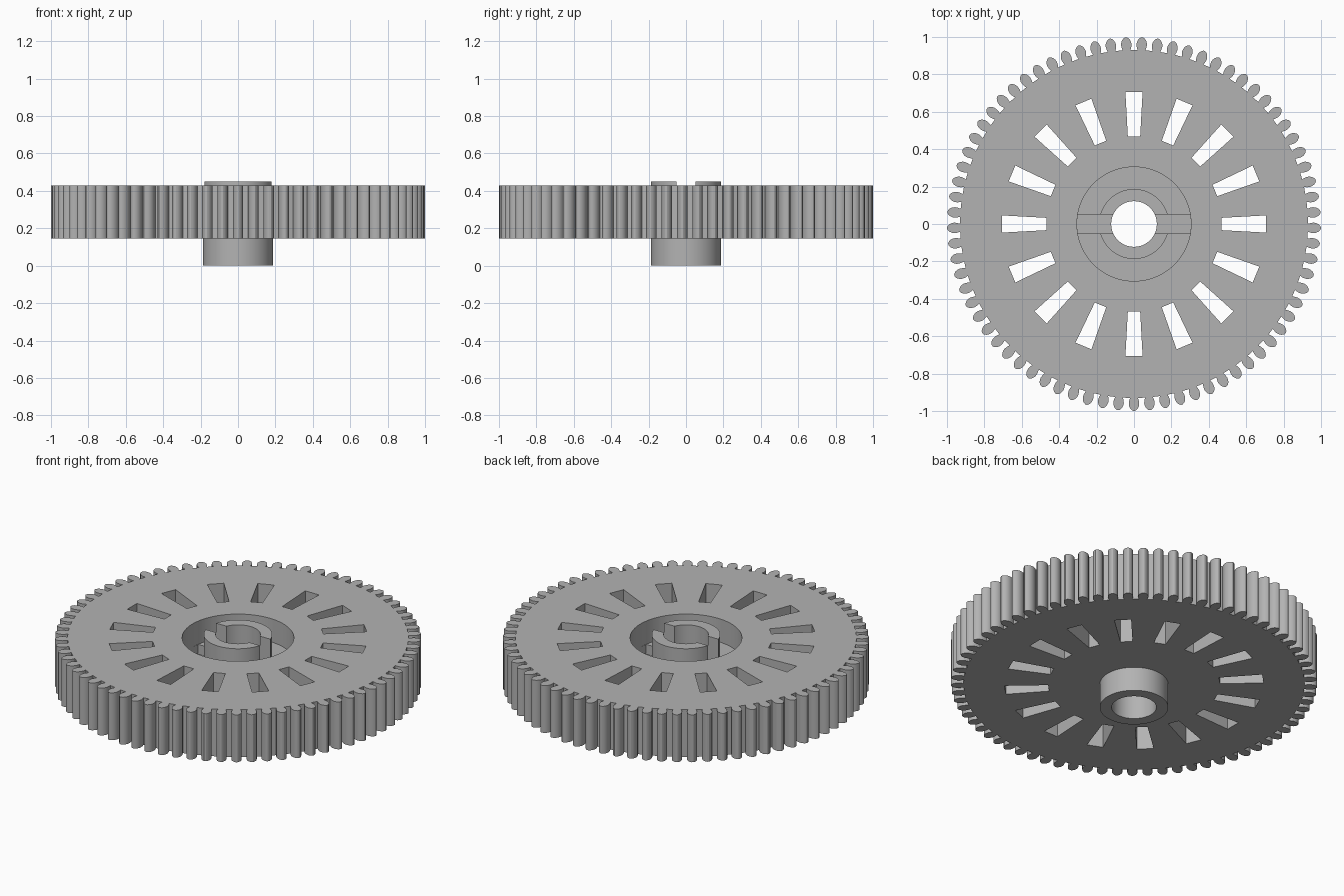
import bpy
import bmesh
from math import sin, cos, pi, radians

if "Cube" in bpy.data.objects:
    bpy.data.objects.remove(bpy.data.objects["Cube"])

TEETH = 73
WINDOWS = 16
PLATE_BOTTOM, PLATE_TOP = 0.145, 0.43
RECESS_FLOOR, KEYWAY_FLOOR, HUB_TOP = 0.29, 0.22, 0.45
HUB_RADIUS, BORE_RADIUS, RECESS_RADIUS = 0.187, 0.122, 0.305

grey = bpy.data.materials.new("plain_grey")
grey.use_nodes = True
colour = (0.45, 0.45, 0.45, 1)
grey.diffuse_color = colour
grey.node_tree.nodes["Principled BSDF"].inputs["Base Color"].default_value = colour


def polar(radius, angle, side=0.0):
    """Point at a radius along a direction, shifted sideways."""
    return (radius * cos(angle) - side * sin(angle),
            radius * sin(angle) + side * cos(angle))


def prism(name, outlines, low, high):
    """Extrude one or more flat outlines between two heights."""
    bm = bmesh.new()
    for outline in outlines:
        face = bm.faces.new([bm.verts.new((x, y, low)) for x, y in outline])
        moved = bmesh.ops.extrude_face_region(bm, geom=[face])["geom"]
        for v in moved:
            if isinstance(v, bmesh.types.BMVert):
                v.co.z = high
    bmesh.ops.recalc_face_normals(bm, faces=bm.faces)
    mesh = bpy.data.meshes.new(name)
    bm.to_mesh(mesh)
    bm.free()
    mesh.materials.append(grey)
    obj = bpy.data.objects.new(name, mesh)
    bpy.context.collection.objects.link(obj)
    return obj


def circle(radius, count=96):
    return [polar(radius, 2 * pi * i / count) for i in range(count)]


def combine(target, other, operation):
    """Apply a boolean and discard the helper."""
    bpy.context.view_layer.objects.active = target
    mod = target.modifiers.new(operation, "BOOLEAN")
    mod.operation = operation
    mod.solver = "EXACT"
    mod.object = other
    bpy.ops.object.modifier_apply(modifier=mod.name)
    bpy.data.objects.remove(other)


# Toothed rim: one rounded tooth repeated around, a tooth pointing to -y
flank = [(0.93, 0.021), (0.945, 0.026), (0.96, 0.028), (0.973, 0.026),
         (0.985, 0.021), (0.994, 0.013), (0.999, 0.005)]
tooth = [(r, -w) for r, w in flank] + [(r, w) for r, w in reversed(flank)]
rim = [polar(r, -pi / 2 + 2 * pi * k / TEETH, w)
       for k in range(TEETH) for r, w in tooth]
gear = prism("gear_wheel", [rim], PLATE_BOTTOM, PLATE_TOP)

# Tapered windows through the plate
taper = [(0.468, -0.033), (0.706, -0.046), (0.706, 0.046), (0.468, 0.033)]
windows = [[polar(r, 2 * pi * k / WINDOWS, w) for r, w in taper]
           for k in range(WINDOWS)]
combine(gear, prism("window_cutter", windows, 0, 1), "DIFFERENCE")

# Round recess around the hub
combine(gear, prism("recess_cutter", [circle(RECESS_RADIUS)], RECESS_FLOOR, 1),
        "DIFFERENCE")

# Hub standing through the plate
combine(gear, prism("hub", [circle(HUB_RADIUS)], 0, HUB_TOP), "UNION")

# Keyway across hub and recess floor, with ends following the recess wall
ends = [radians(a) for a in (-9.4, -4.7, 0, 4.7, 9.4)]
key = [polar(RECESS_RADIUS - 0.0005, a + turn) for turn in (0, pi) for a in ends]
combine(gear, prism("keyway_cutter", [key], KEYWAY_FLOOR, 1), "DIFFERENCE")

# Shaft bore
combine(gear, prism("bore_cutter", [circle(BORE_RADIUS)], -1, 1), "DIFFERENCE")

bpy.ops.object.select_all(action="DESELECT")
gear.select_set(True)
bpy.context.view_layer.objects.active = gear
bpy.ops.object.shade_smooth_by_angle(angle=radians(30))
